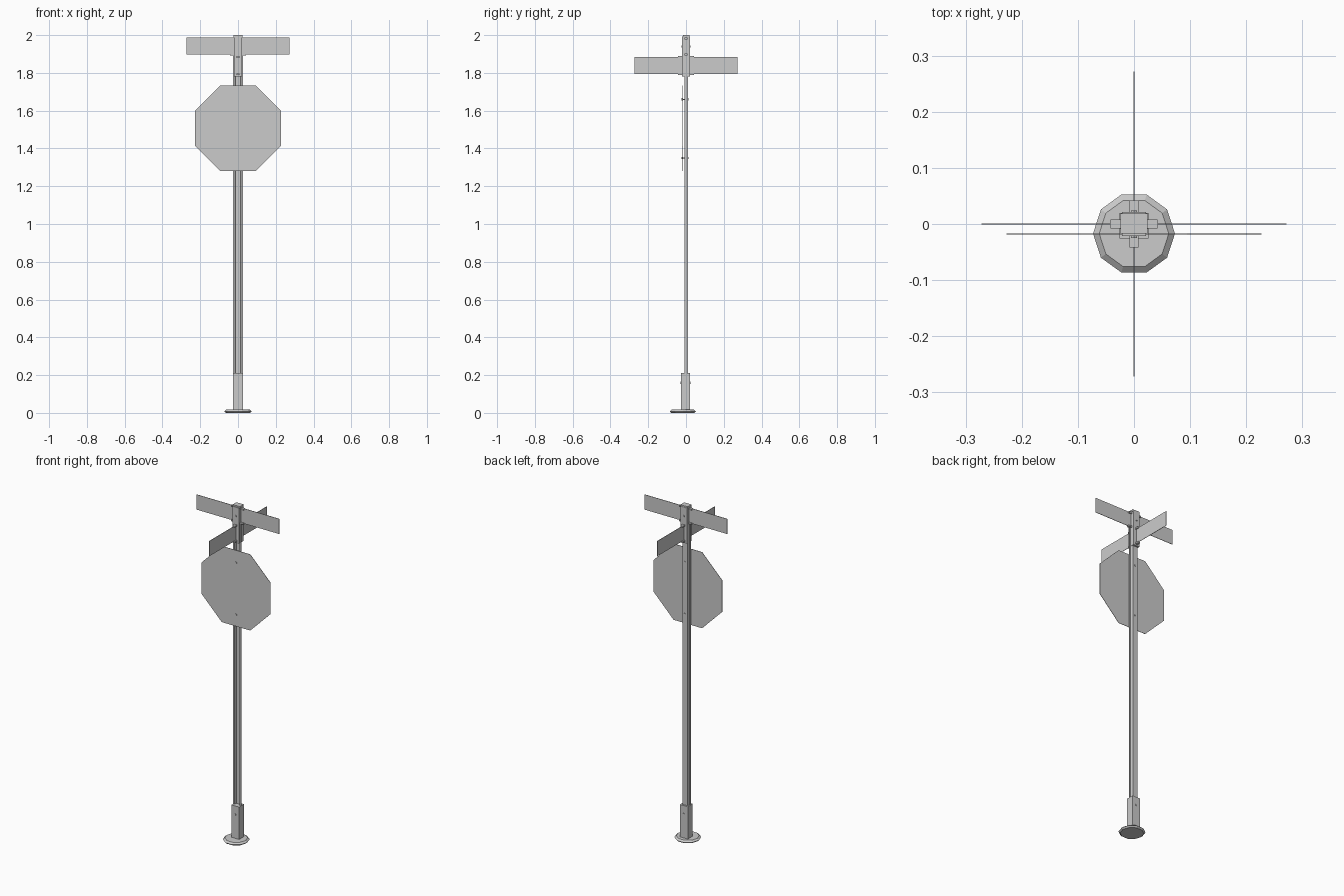
import bpy
import bmesh
import math
from mathutils import Matrix

if "Cube" in bpy.data.objects:
    bpy.data.objects.remove(bpy.data.objects["Cube"], do_unlink=True)

grey = bpy.data.materials.new("galvanised_grey")
grey.use_nodes = True
colour = (0.6, 0.6, 0.6, 1)
grey.diffuse_color = colour
grey.node_tree.nodes["Principled BSDF"].inputs["Base Color"].default_value = colour


def finish(name, bm):
    bmesh.ops.recalc_face_normals(bm, faces=bm.faces)
    mesh = bpy.data.meshes.new(name)
    bm.to_mesh(mesh)
    bm.free()
    mesh.materials.append(grey)
    obj = bpy.data.objects.new(name, mesh)
    bpy.context.collection.objects.link(obj)
    return obj


def box(name, x, y, z):
    """Box from (low, high) ranges on each axis."""
    bm = bmesh.new()
    bmesh.ops.create_cube(bm, size=1)
    for v in bm.verts:
        v.co = [r[0] if c < 0 else r[1] for c, r in zip(v.co, (x, y, z))]
    return finish(name, bm)


def extrude(name, outline, axis, length):
    """Face through the outline points, pushed along an axis."""
    bm = bmesh.new()
    face = bm.faces.new([bm.verts.new(p) for p in outline])
    new = bmesh.ops.extrude_face_region(bm, geom=[face])["geom"]
    for v in new:
        if isinstance(v, bmesh.types.BMVert):
            v.co[axis] += length
    return finish(name, bm)


def bolt(name, z, y_front, y_back):
    """Hexagonal head on a thin shank running along y."""
    bm = bmesh.new()
    for radius, y0, y1 in ((0.006, y_front, y_front + 0.004),
                           (0.003, y_front, y_back),
                           (0.006, y_back - 0.003, y_back)):
        place = Matrix.Translation((0, (y0 + y1) / 2, z)) @ Matrix.Rotation(math.pi / 2, 4, "X")
        bmesh.ops.create_cone(bm, cap_ends=True, segments=6, radius1=radius,
                              radius2=radius, depth=y1 - y0, matrix=place)
    return finish(name, bm)


# Ground flange: ten-sided disc with chamfered rims
bm = bmesh.new()
for r_low, r_high, z0, z1 in ((0.064, 0.073, 0, 0.008), (0.073, 0.062, 0.008, 0.017)):
    bmesh.ops.create_cone(bm, cap_ends=True, segments=10, radius1=r_low, radius2=r_high,
                          depth=z1 - z0, matrix=Matrix.Translation((0, -0.017, (z0 + z1) / 2))
                          @ Matrix.Rotation(math.pi / 2, 4, "Z"))
finish("ground_flange", bm)

# Sleeve around the foot of the post
box("foot_sleeve", (-0.026, 0.026), (-0.026, 0.02), (0.01, 0.21))
bolt("foot_bolt", 0.16, -0.03, 0.023)

# Hat-section post, open to the front
half = [(0.026, -0.009), (0.026, -0.005), (0.02, -0.005), (0.017, 0.01)]
inner = [(0.013, 0.006), (0.016, -0.009)]
left = half + [(-x, y) for x, y in reversed(half)]
hollow = [(-x, y) for x, y in reversed(inner)] + inner
extrude("post", [(x, y, 0.02) for x, y in left + hollow], 2, 1.88)

# Octagonal sign with its two bolts
radius = 0.227 / math.cos(math.pi / 8)
angles = [math.pi / 8 + i * math.pi / 4 for i in range(8)]
extrude("octagon_sign", [(radius * math.cos(a), -0.019, 1.507 + radius * math.sin(a))
                         for a in angles], 1, 0.002)
for label, z in (("lower", 1.35), ("upper", 1.66)):
    bolt(label + "_sign_bolt", z, -0.023, 0.013)

# Crossed street blades, each held by a slotted bracket
reach, thin = (-0.272, 0.272), (-0.0012, 0.0012)
arm, cheek = (-0.042, 0.042), (-0.008, 0.008)
core = (-0.021, 0.021)
box("upper_blade", reach, thin, (1.897, 1.987))
box("lower_blade", thin, reach, (1.795, 1.885))
box("upper_bracket", core, core, (1.89, 1.992))
box("lower_bracket", core, core, (1.78, 1.89))
for z in (1.893, 1.978):
    box("upper_arm", arm, cheek, (z, z + 0.009))
for z in (1.788, 1.88):
    box("lower_arm", cheek, arm, (z, z + 0.009))
box("top_cap", (-0.024, 0.024), (-0.017, 0.019), (1.988, 2.0))
bolt("bracket_bolt", 1.94, -0.025, 0.024)
